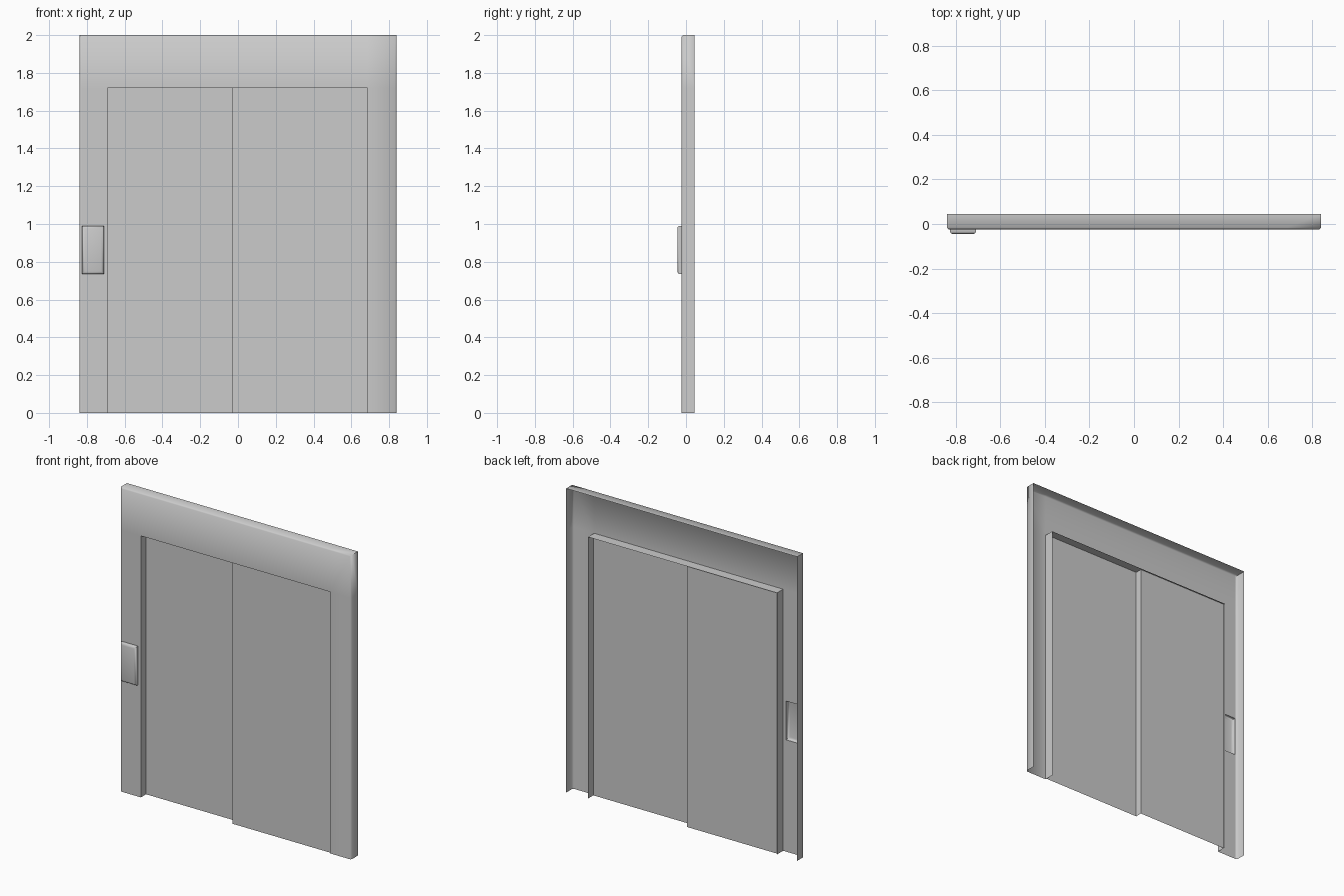
import bpy, bmesh, math

cube = bpy.data.objects.get("Cube")
if cube:
    bpy.data.objects.remove(cube, do_unlink=True)

metal = bpy.data.materials.new("brushed_grey")
metal.use_nodes = True
grey = (0.6, 0.6, 0.6, 1)
metal.diffuse_color = grey
metal.node_tree.nodes["Principled BSDF"].inputs["Base Color"].default_value = grey

HALF, TOP, FRONT, BACK = 0.84, 2.0, -0.024, 0.046
LEFT, RIGHT, LINTEL = -0.69, 0.685, 1.72        # door opening
BX0, BX1, BZ0, BZ1 = -0.825, -0.71, 0.735, 0.99  # call panel
ROUND = 0.008


def finish(name, bm, angle):
    """Turn a sheet-metal bmesh into an object whose front faces -y."""
    bmesh.ops.remove_doubles(bm, verts=bm.verts, dist=1e-5)
    bmesh.ops.recalc_face_normals(bm, faces=bm.faces)
    bm.normal_update()
    if sum(f.normal.y * f.calc_area() for f in bm.faces) > 0:
        bmesh.ops.reverse_faces(bm, faces=bm.faces)
    mesh = bpy.data.meshes.new(name)
    bm.to_mesh(mesh)
    bm.free()
    mesh.materials.append(metal)
    obj = bpy.data.objects.new(name, mesh)
    bpy.context.collection.objects.link(obj)
    bpy.ops.object.select_all(action='DESELECT')
    bpy.context.view_layer.objects.active = obj
    obj.select_set(True)
    bpy.ops.object.shade_smooth_by_angle(angle=math.radians(angle))
    return obj


def extrude(bm, edges):
    geom = bmesh.ops.extrude_edge_only(bm, edges=edges)["geom"]
    verts = [g for g in geom if isinstance(g, bmesh.types.BMVert)]
    return verts, [g for g in geom if isinstance(g, bmesh.types.BMEdge)]


# Door surround: pierced front plate with folded outer and inner flanges
bm = bmesh.new()
ox, oz = HALF - ROUND, TOP - ROUND
xs = [-ox, BX0, BX1, LEFT, RIGHT, ox]
zs = [0, BZ0, BZ1, LINTEL, oz]
for x0, x1 in zip(xs, xs[1:]):
    for z0, z1 in zip(zs, zs[1:]):
        doorway = x0 == LEFT and z1 <= LINTEL
        panel_hole = x0 == BX0 and z0 == BZ0
        if not (doorway or panel_hole):
            bm.faces.new([bm.verts.new((x, FRONT, z)) for x, z in
                          ((x0, z0), (x1, z0), (x1, z1), (x0, z1))])
bmesh.ops.remove_doubles(bm, verts=bm.verts, dist=1e-5)


def lies_on(edge, x_values, z_value):
    a, b = (v.co for v in edge.verts)
    near = lambda p, q: abs(p - q) < 1e-4
    return (any(near(a.x, x) and near(b.x, x) for x in x_values)
            or (near(a.z, z_value) and near(b.z, z_value)))


border = [e for e in bm.edges if e.is_boundary]
outer = [e for e in border if lies_on(e, (-ox, ox), oz)]
inner = [e for e in border if lies_on(e, (LEFT, RIGHT), LINTEL)]
verts, edges = extrude(bm, outer)
for v in verts:
    if abs(v.co.x) > ox - 1e-4:
        v.co.x = math.copysign(HALF, v.co.x)
    if v.co.z > oz - 1e-4:
        v.co.z = TOP
    v.co.y = FRONT + ROUND
for v in extrude(bm, edges)[0]:
    v.co.y = BACK
for v in extrude(bm, inner)[0]:
    v.co.y = BACK - 0.006
finish("door_surround", bm, 60)


# Sliding leaves: one set back, the other almost flush
def leaf(name, profile):
    bm = bmesh.new()
    for a, b in zip(profile, profile[1:]):
        bm.faces.new([bm.verts.new((p[0], p[1], z)) for p, z in
                      ((a, 0), (b, 0), (b, LINTEL), (a, LINTEL))])
    finish(name, bm, 30)


SEAM, DEEP, SHALLOW = -0.03, 0.03, -0.015
leaf("right_door_leaf", [(LEFT, DEEP), (SEAM, DEEP), (SEAM, SHALLOW)])
leaf("left_door_leaf", [(SEAM, SHALLOW), (RIGHT, SHALLOW)])

# Call panel: hollow cover with a softened rim
bm = bmesh.new()
rings = []
for y, inset in ((FRONT, 0), (-0.036, 0), (-0.043, 0.005), (-0.046, 0.014)):
    rings.append([bm.verts.new((x, y, z)) for x, z in
                  ((BX0 + inset, BZ0 + inset), (BX1 - inset, BZ0 + inset),
                   (BX1 - inset, BZ1 - inset), (BX0 + inset, BZ1 - inset))])
for a, b in zip(rings, rings[1:]):
    for i in range(4):
        j = (i + 1) % 4
        bm.faces.new((a[i], a[j], b[j], b[i]))
bm.faces.new(rings[-1])
finish("call_panel", bm, 60)
